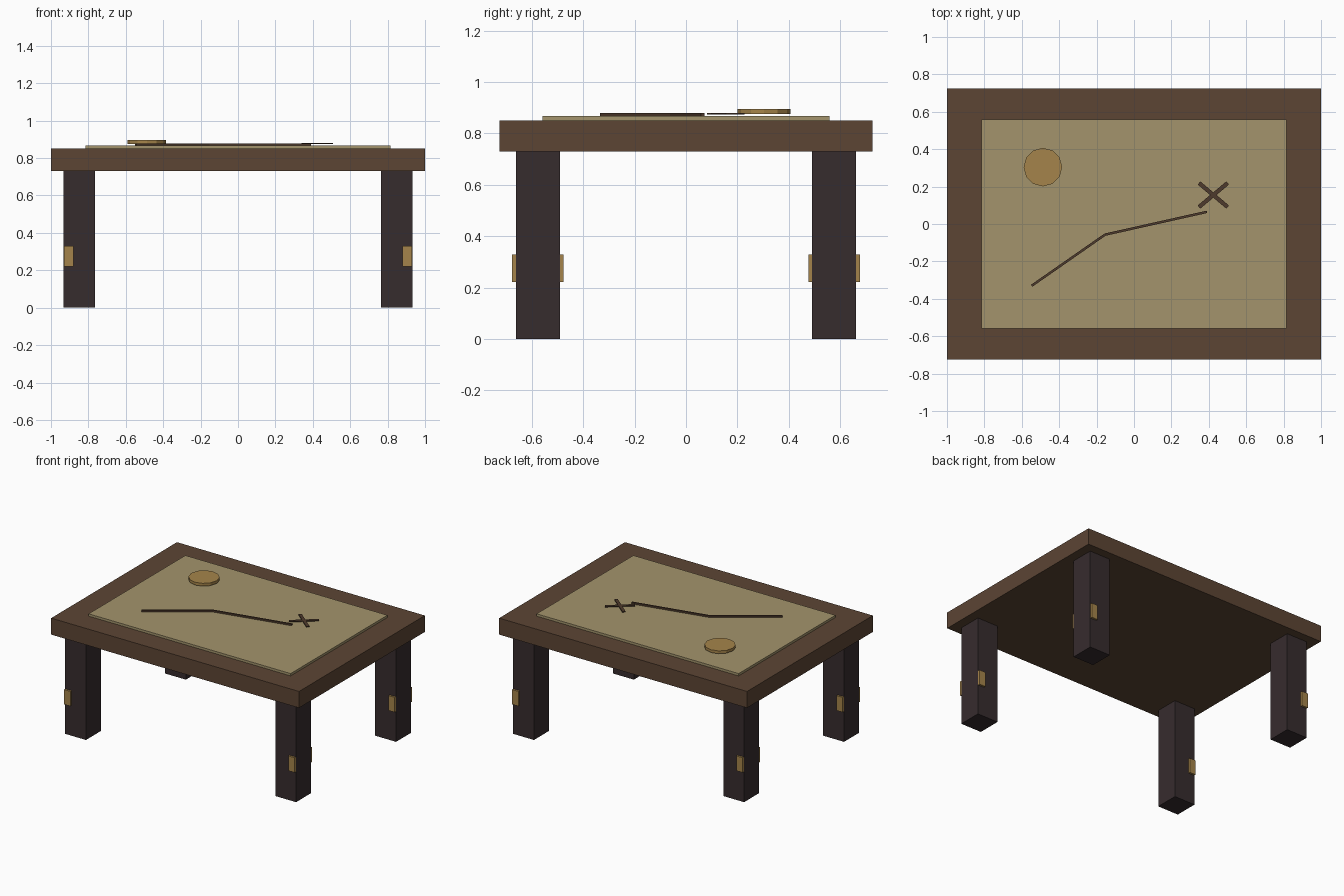
import bpy
import math
from mathutils import Vector

cube = bpy.data.objects.get("Cube")
if cube:
    bpy.data.objects.remove(cube, do_unlink=True)


def material(name, rgb):
    mat = bpy.data.materials.new(name)
    mat.use_nodes = True
    mat.diffuse_color = (*rgb, 1)
    bsdf = next(n for n in mat.node_tree.nodes if n.type == 'BSDF_PRINCIPLED')
    bsdf.inputs["Base Color"].default_value = (*rgb, 1)
    bsdf.inputs["Roughness"].default_value = 0.8
    return mat


wood = material("brown wood", (0.107, 0.059, 0.034))
dark = material("dark leg wood", (0.037, 0.025, 0.027))
paper = material("parchment", (0.366, 0.296, 0.150))
brass = material("brass", (0.376, 0.231, 0.069))
ink = material("brown ink", (0.076, 0.042, 0.025))


def box(name, center, size, mat, angle=0):
    bpy.ops.mesh.primitive_cube_add(size=1, location=center)
    obj = bpy.context.object
    obj.name = name
    obj.scale = size
    bpy.ops.object.transform_apply(location=False, rotation=False, scale=True)
    obj.rotation_euler.z = angle
    obj.data.materials.append(mat)
    return obj


# Table top and the map sheet lying on it
box("table_top", (0, 0, 0.79), (2, 1.45, 0.12), wood)
box("map_sheet", (0, 0, 0.858), (1.63, 1.115, 0.018), paper)

# Legs, each with a brass bar let through it near the outer edge
for side, sx in (("left", 1), ("right", -1)):
    for end, sy in (("front", -1), ("back", 1)):
        box(f"{end}_{side}_leg", (sx * 0.848, sy * 0.576, 0.365),
            (0.168, 0.171, 0.73), dark)
        box(f"{end}_{side}_leg_bar", (sx * 0.905, sy * 0.576, 0.275),
            (0.05, 0.2, 0.108), brass)

# Route drawn on the map
route = [Vector(p) for p in ((-0.547, -0.33), (-0.155, -0.057), (0.39, 0.065))]
for i, (a, b) in enumerate(zip(route, route[1:])):
    mid, d = (a + b) / 2, b - a
    box(f"route_line_{i + 1}", (mid.x, mid.y, 0.873), (d.length, 0.013, 0.012),
        ink, math.atan2(d.y, d.x))

# Cross marking the end of the route
for i, sign in enumerate((1, -1)):
    box(f"cross_arm_{i + 1}", (0.424, 0.155, 0.877), (0.2, 0.022, 0.006),
        ink, sign * math.radians(40))

# Coin
bpy.ops.mesh.primitive_cylinder_add(vertices=12, radius=0.103, depth=0.021,
                                    location=(-0.487, 0.304, 0.885))
coin = bpy.context.object
coin.name = "coin"
coin.data.materials.append(brass)
